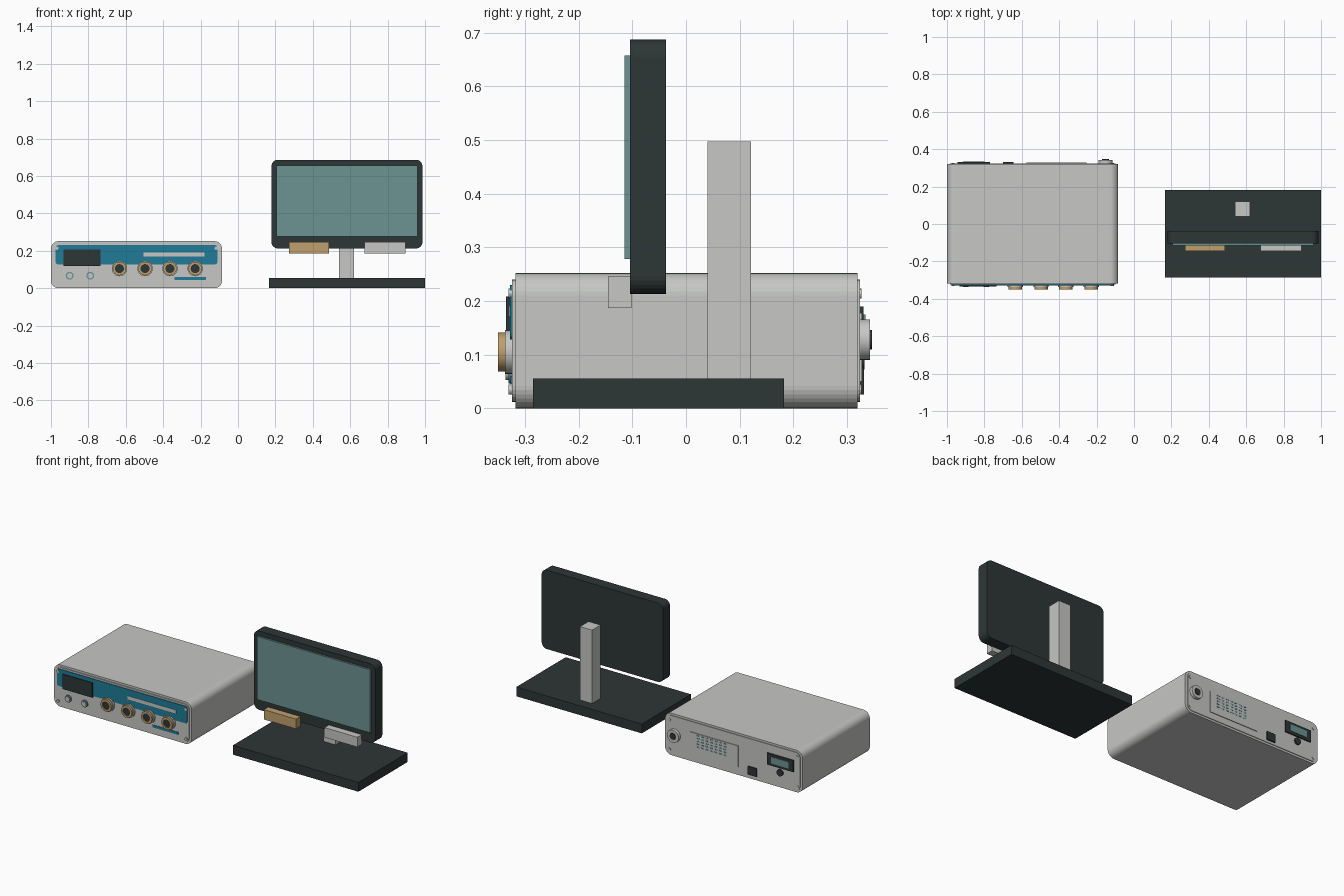
import bpy, bmesh, math
from mathutils import Matrix, Vector

cube = bpy.data.objects.get("Cube")
if cube:
    bpy.data.objects.remove(cube, do_unlink=True)


def material(name, rgb):
    m = bpy.data.materials.new(name)
    m.use_nodes = True
    m.diffuse_color = (*rgb, 1)
    m.node_tree.nodes["Principled BSDF"].inputs["Base Color"].default_value = (*rgb, 1)
    return m


GREY = material("light grey", (0.57, 0.58, 0.56))
DARK = material("charcoal", (0.027, 0.037, 0.037))
TEAL = material("screen teal", (0.15, 0.29, 0.29))
BLUE = material("panel blue", (0.014, 0.2, 0.31))
BRASS = material("brass", (0.53, 0.35, 0.15))


def finish(bm, name, mat):
    bmesh.ops.recalc_face_normals(bm, faces=bm.faces)
    mesh = bpy.data.meshes.new(name)
    bm.to_mesh(mesh)
    bm.free()
    mesh.materials.append(mat)
    ob = bpy.data.objects.new(name, mesh)
    bpy.context.collection.objects.link(ob)
    return ob


def box(name, mat, x, y, z, radius=0, segments=6):
    """Box from (min, max) ranges; radius rounds the edges that run along y."""
    bm = bmesh.new()
    bmesh.ops.create_cube(bm, size=1)
    for v in bm.verts:
        v.co = Vector([(a + b) / 2 + c * (b - a) for c, (a, b) in zip(v.co, (x, y, z))])
    if radius:
        edges = [e for e in bm.edges
                 if abs((e.verts[0].co - e.verts[1].co).normalized().y) > 0.9]
        bmesh.ops.bevel(bm, geom=edges, offset=radius, segments=segments,
                        profile=0.5, affect='EDGES')
    return finish(bm, name, mat)


def tube(name, mat, x, z, y, outer, inner=0, sides=24):
    """Round part along y; a positive inner radius leaves a hole through it."""
    bm = bmesh.new()
    loops = []
    for r, depth in ((outer, y[0]), (outer, y[1]), (inner, y[1]), (inner, y[0])):
        if r:
            loops.append([bm.verts.new((x + r * math.cos(math.tau * i / sides), depth,
                                        z + r * math.sin(math.tau * i / sides)))
                          for i in range(sides)])
    count = len(loops)
    for k in range(count if inner else 1):
        a, b = loops[k], loops[(k + 1) % count]
        for i in range(sides):
            j = (i + 1) % sides
            bm.faces.new((a[i], a[j], b[j], b[i]))
    if not inner:
        for ring in loops:
            bm.faces.new(ring)
    ob = finish(bm, name, mat)
    bpy.ops.object.select_all(action='DESELECT')
    ob.select_set(True)
    bpy.context.view_layer.objects.active = ob
    bpy.ops.object.shade_smooth_by_angle()
    return ob


# Instrument case and its end panels
box("case", GREY, (-1, -0.085), (-0.318, 0.32), (0, 0.252), 0.042, 8)
box("front_panel", GREY, (-0.985, -0.1), (-0.324, -0.315), (0.012, 0.24), 0.03)
box("back_panel", GREY, (-0.985, -0.1), (0.315, 0.324), (0.012, 0.24), 0.03)

# Front panel graphics and display
box("blue_band", BLUE, (-0.975, -0.11), (-0.328, -0.322), (0.128, 0.23), 0.012, 3)
box("light_stripe", GREY, (-0.505, -0.18), (-0.33, -0.326), (0.171, 0.191))
box("blue_stripe", BLUE, (-0.34, -0.17), (-0.327, -0.322), (0.045, 0.06))
box("front_display", DARK, (-0.933, -0.735), (-0.335, -0.322), (0.12, 0.208))

# Panel corner screws
for x in (-0.968, -0.117):
    for z in (0.035, 0.214):
        tube("front_screw", GREY, x, z, (-0.331, -0.322), 0.009, sides=12)
        tube("back_screw", GREY, x, z, (0.322, 0.327), 0.009, sides=12)

# Push buttons
for x in (-0.9, -0.79):
    tube("button_ring", TEAL, x, 0.067, (-0.331, -0.322), 0.021, 0.014)
    tube("button", GREY, x, 0.067, (-0.336, -0.322), 0.014)

# Round signal sockets
for x in (-0.634, -0.497, -0.364, -0.229):
    tube("socket_collar", GREY, x, 0.105, (-0.337, -0.322), 0.041)
    tube("socket_ring", BRASS, x, 0.105, (-0.35, -0.336), 0.036, 0.024)
    tube("socket_core", DARK, x, 0.105, (-0.344, -0.336), 0.024)

# Back: round inlet, vent plate, switch, small display and knob
tube("inlet_ring", GREY, -0.152, 0.128, (0.322, 0.343), 0.038, 0.02)
tube("inlet_core", DARK, -0.152, 0.128, (0.322, 0.347), 0.018)
box("vent_plate", GREY, (-0.575, -0.255), (0.322, 0.328), (0.05, 0.178))
for row in range(5):
    for col in range(7):
        x = -0.5 + col * 0.03
        z = 0.095 + row * 0.017
        box("vent_slot", TEAL, (x, x + 0.02), (0.327, 0.329), (z, z + 0.007))
box("power_switch", DARK, (-0.7, -0.643), (0.322, 0.332), (0.026, 0.075))
box("back_display", DARK, (-0.945, -0.77), (0.322, 0.331), (0.12, 0.19))
box("back_display_glass", TEAL, (-0.915, -0.8), (0.33, 0.334), (0.135, 0.175))
tube("back_knob", DARK, -0.855, 0.092, (0.322, 0.333), 0.02)

# Monitor on its stand
box("stand_base", DARK, (0.166, 1), (-0.285, 0.183), (0, 0.056))
box("stand_post", GREY, (0.54, 0.62), (0.04, 0.121), (0.05, 0.497))
box("monitor_body", DARK, (0.179, 0.986), (-0.104, -0.037), (0.213, 0.687), 0.034)
box("monitor_screen", TEAL, (0.206, 0.96), (-0.115, -0.1), (0.278, 0.657))
box("brass_connector", BRASS, (0.273, 0.487), (-0.145, -0.102), (0.187, 0.246))
box("grey_connector", GREY, (0.677, 0.895), (-0.145, -0.102), (0.187, 0.246))
